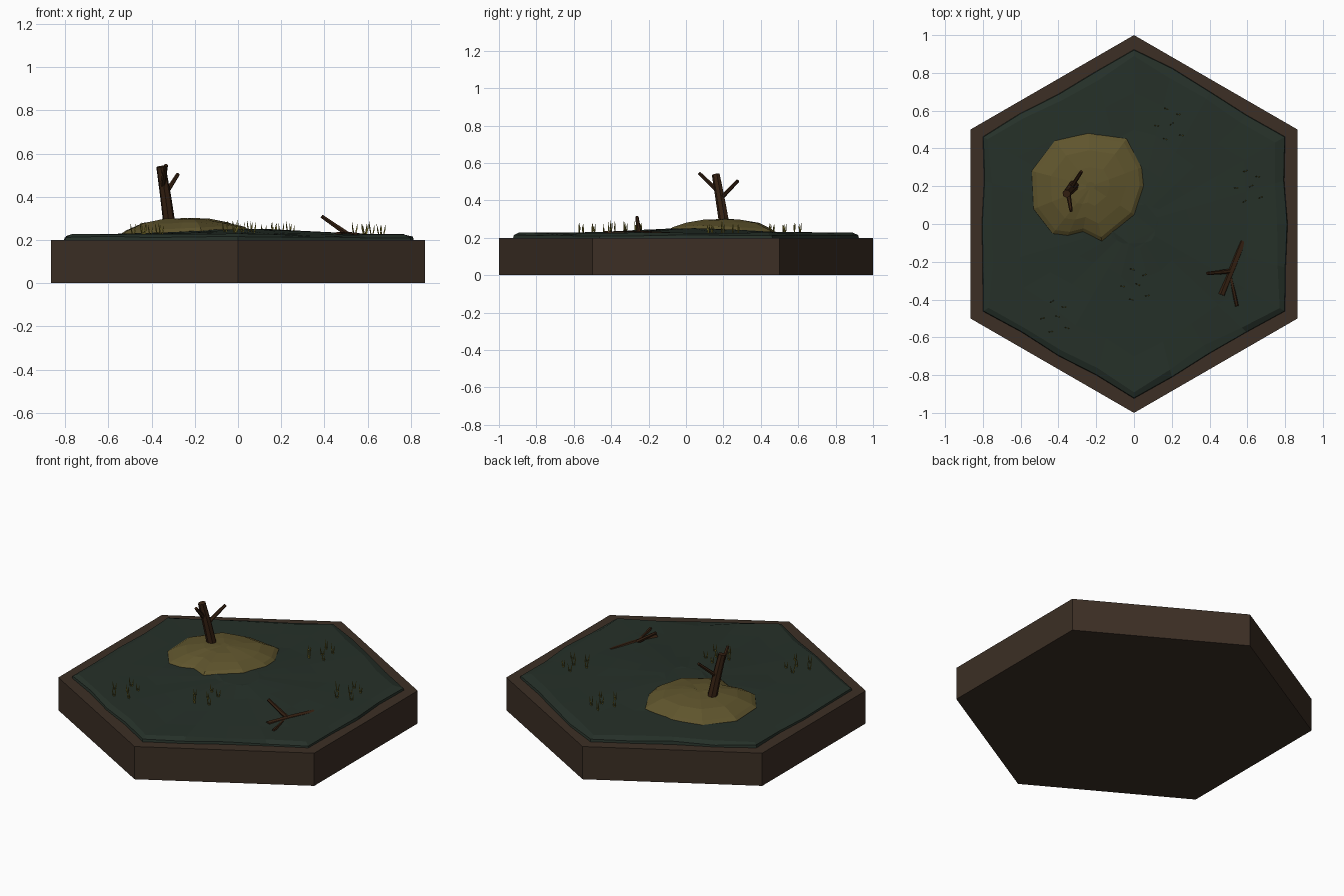
import bpy, bmesh, random
from math import sin, cos, pi, exp
from mathutils import Vector

if "Cube" in bpy.data.objects:
    bpy.data.objects.remove(bpy.data.objects["Cube"])

random.seed(7)


def material(name, rgb):
    m = bpy.data.materials.new(name)
    m.diffuse_color = (*rgb, 1)
    m.use_nodes = True
    m.node_tree.nodes["Principled BSDF"].inputs["Base Color"].default_value = m.diffuse_color
    return m


EARTH = material("earth", (0.045, 0.028, 0.018))
BOG = material("bog", (0.019, 0.030, 0.022))
SAND = material("dry_mud", (0.115, 0.090, 0.026))
WOOD = material("wood", (0.036, 0.015, 0.006))
REED = material("reed", (0.25, 0.21, 0.03))


def finish(name, bm, mat):
    bmesh.ops.recalc_face_normals(bm, faces=bm.faces)
    me = bpy.data.meshes.new(name)
    bm.to_mesh(me)
    bm.free()
    me.materials.append(mat)
    ob = bpy.data.objects.new(name, me)
    bpy.context.collection.objects.link(ob)
    return ob


def loft(bm, rings):
    """Join equal rings of points with faces and cap both ends."""
    vs = [[bm.verts.new(p) for p in r] for r in rings]
    n = len(vs[0])
    for a, b in zip(vs, vs[1:]):
        for i in range(n):
            j = (i + 1) % n
            bm.faces.new((a[i], a[j], b[j], b[i]))
    bm.faces.new(vs[0][::-1])
    bm.faces.new(vs[-1])


def tube(bm, path, radii, sides):
    """Tapered limb along a path."""
    path = [Vector(p) for p in path]
    q = (path[-1] - path[0]).to_track_quat('Z', 'Y')
    loft(bm, [[p + q @ Vector((r * cos(2 * pi * k / sides), r * sin(2 * pi * k / sides), 0))
               for k in range(sides)] for p, r in zip(path, radii)])


def hexagon(radius, per_edge):
    c = [Vector((-radius * sin(pi * k / 3), radius * cos(pi * k / 3))) for k in range(7)]
    return [c[k].lerp(c[k + 1], s / per_edge) for k in range(6) for s in range(per_edge)]


def ground(x, y):
    """Bog surface height: low hump in the middle, dip at the front right."""
    hump = 0.024 * exp(-((x - 0.05) ** 2 + (y - 0.02) ** 2) / 0.12)
    dip = 0.018 * exp(-((x - 0.42) ** 2 + (y + 0.66) ** 2) / 0.03)
    return 0.227 + hump - dip


# hexagonal base tile
bm = bmesh.new()
outline = hexagon(1.0, 1)
loft(bm, [[(p.x, p.y, z) for p in outline] for z in (0, 0.2)])
finish("base_tile", bm, EARTH)

# uneven bog surface
bm = bmesh.new()
outline = hexagon(0.925, 4)
for i, p in enumerate(outline):
    if i % 4:
        p *= 1 + random.uniform(-0.01, 0.022)
rings = [[(p.x, p.y, 0.195) for p in outline],
         [(p.x * 0.995, p.y * 0.995, 0.213 + random.uniform(-0.004, 0.006)) for p in outline]]
for s in (0.95, 0.75, 0.55, 0.35, 0.15):
    ring = []
    for p in outline:
        k = s + random.uniform(-0.02, 0.02)
        x, y = p.x * k, p.y * k
        ring.append((x, y, ground(x, y) + random.uniform(-0.003, 0.003)))
    rings.append(ring)
loft(bm, rings)
bmesh.ops.triangulate(bm, faces=[f for f in bm.faces if f.normal.z >= 0 and len(f.verts) > 4])
finish("bog_surface", bm, BOG)

# dry mound
bm = bmesh.new()
shore = [(-.54, .28), (-.42, .44), (-.24, .48), (-.04, .45), (.04, .3), (.05, .2),
         (0, .05), (-.17, -.09), (-.27, -.04), (-.35, -.06), (-.43, -.05), (-.53, .08)]
mid = Vector((-0.23, 0.2))
rings = []
for s, lift, top in ((1.03, -0.02, None), (1.0, 0.002, None), (0.93, 0.016, None),
                     (0.68, None, 0.279), (0.36, None, 0.296), (0.08, None, 0.3)):
    ring = []
    for p in shore:
        q = mid + (Vector(p) - mid) * s
        z = top + random.uniform(-0.003, 0.003) if top else ground(*q) + lift
        ring.append((q.x, q.y, z))
    rings.append(ring)
loft(bm, rings)
finish("dry_mound", bm, SAND)

# dead standing tree
bm = bmesh.new()
tube(bm, [(-.315, .21, .25), (-.335, .185, .4), (-.357, .16, .54)], (.029, .026, .022), 7)
tube(bm, [(-.338, .185, .41), (-.278, .278, .505)], (.012, .009), 6)
tube(bm, [(-.35, .17, .45), (-.333, .07, .547)], (.013, .009), 6)
finish("dead_tree", bm, WOOD)

# fallen half-sunk tree
bm = bmesh.new()
tube(bm, [(.575, -.09, .205), (.52, -.23, .213), (.463, -.375, .217)], (.026, .025, .021), 7)
tube(bm, [(.508, -.262, .22), (.545, -.435, .228)], (.012, .009), 6)
tube(bm, [(.51, -.25, .225), (.387, -.262, .31)], (.013, .009), 6)
finish("fallen_tree", bm, WOOD)

# reed tufts: the same scatter of small sprigs repeated at four places
sprigs = [(-.01, .09), (-.06, 0), (.02, .01), (.07, -.05), (-.015, -.07), (.055, .06)]
for n, (cx, cy) in enumerate([(.18, .52), (.6, .19), (0, -.33), (-.425, -.5)]):
    bm = bmesh.new()
    for dx, dy in sprigs:
        x, y = cx + dx, cy + dy
        z = ground(x, y)
        h = random.uniform(0.045, 0.062)
        turn = random.uniform(-0.5, 0.5)
        for k in range(2):
            a = turn + pi * k
            hk = h * random.uniform(0.8, 1.05)
            ux, uy = cos(a), sin(a)
            path = [(x + ux * r, y + uy * r, z + t) for r, t in
                    ((0.003, -0.008), (0.010, hk * 0.5), (0.013, hk))]
            tube(bm, path, (0.003, 0.0035, 0.0004), 3)
    finish(f"reed_tuft_{n + 1}", bm, REED)
